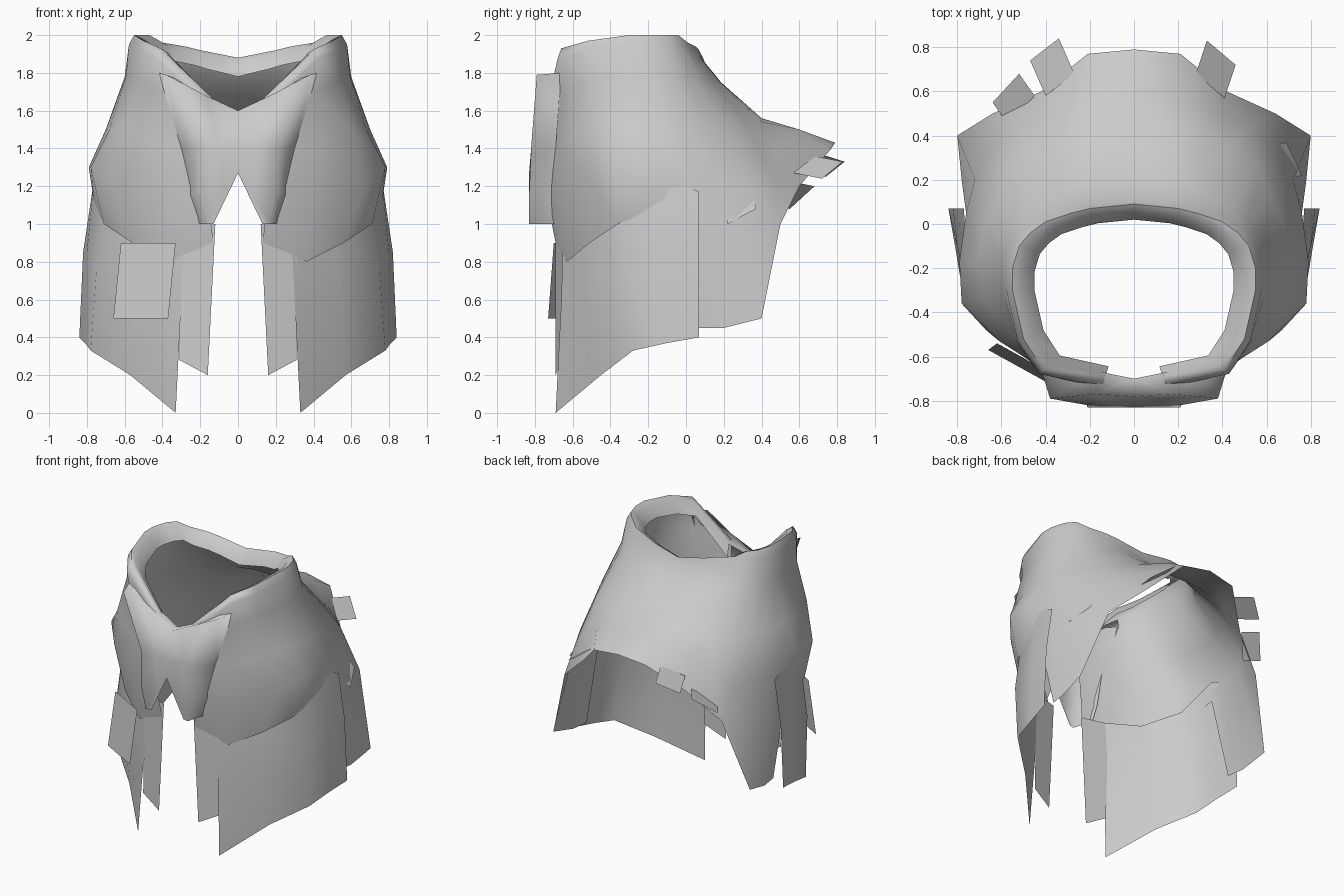
import bpy
import bmesh
from math import radians
from mathutils import Vector

cube = bpy.data.objects.get("Cube")
if cube:
    bpy.data.objects.remove(cube, do_unlink=True)

cloth = bpy.data.materials.new("grey_cloth")
cloth.use_nodes = True
cloth_color = (0.6, 0.6, 0.6, 1)
cloth.diffuse_color = cloth_color
cloth.node_tree.nodes["Principled BSDF"].inputs["Base Color"].default_value = cloth_color


def mirror_halves(bm):
    """Copy the half surface to the other side and weld it along the middle."""
    copy = bmesh.ops.duplicate(bm, geom=bm.verts[:] + bm.edges[:] + bm.faces[:])
    new_verts = [g for g in copy["geom"] if isinstance(g, bmesh.types.BMVert)]
    new_faces = [g for g in copy["geom"] if isinstance(g, bmesh.types.BMFace)]
    for vert in new_verts:
        vert.co.x = -vert.co.x
    bmesh.ops.reverse_faces(bm, faces=new_faces)
    bmesh.ops.remove_doubles(bm, verts=bm.verts[:], dist=0.001)


def sheet(name, columns, mirrored=True, sharp=75):
    """Loft a cloth surface through columns of points, optionally mirrored in x."""
    bm = bmesh.new()
    grid = [[bm.verts.new(point) for point in column] for column in columns]
    for left, right in zip(grid, grid[1:]):
        for i in range(len(left) - 1):
            bm.faces.new((left[i], left[i + 1], right[i + 1], right[i]))
    if mirrored:
        mirror_halves(bm)
    mesh = bpy.data.meshes.new(name)
    bm.to_mesh(mesh)
    bm.free()
    mesh.materials.append(cloth)
    obj = bpy.data.objects.new(name, mesh)
    bpy.context.scene.collection.objects.link(obj)
    bpy.ops.object.select_all(action="DESELECT")
    obj.select_set(True)
    bpy.context.view_layer.objects.active = obj
    bpy.ops.object.shade_smooth_by_angle(angle=radians(sharp))


def body_column(rim, chest, waist, hem):
    """Roll the rim into the neck opening and curve the neck out to the chest."""
    rim, chest = Vector(rim), Vector(chest)
    centre = Vector((0, -0.3, rim.z))

    def ring(scale, drop):
        return centre.lerp(rim, scale) - Vector((0, 0, drop))

    neck = rim.lerp(chest, 0.33)
    neck.z = rim.lerp(chest, 0.44).z
    return [ring(0.82, 0.1), ring(0.92, 0.02), rim, ring(1.05, 0.05), neck, chest, waist, hem]


def patch(name, corner, along, across):
    """Make a small loose parallelogram of cloth from three corners."""
    corner, along, across = Vector(corner), Vector(along), Vector(across)
    sheet(name, [[corner, along], [across, along + across - corner]], mirrored=False)


# Chest and shoulder drape, from the front edge round to the side
front_columns = [
    [(.14, -.72, 1.67), (.14, -.74, 1.4), (.16, -.74, 1.15), (.13, -.69, .9)],
    [(.41, -.66, 1.93), (.4, -.66, 1.4), (.4, -.67, 1.15), (.36, -.63, .8)],
    [(.5, -.52, 1.97), (.61, -.53, 1.5), (.67, -.48, 1.2), (.56, -.51, .9)],
    [(.55, -.3, 2), (.68, -.34, 1.5), (.78, -.36, 1.3), (.71, -.36, 1)],
    [(.55, -.2, 2), (.7, -.16, 1.5), (.79, -.17, 1.3), (.76, -.1, 1.1)],
]
# Side and back cape, from the side round to the middle of the back
back_columns = [
    [(.52, -.1, 2), (.68, 0, 1.5), (.76, .05, 1.2), (.76, .07, .45)],
    [(.47, -.04, 2), (.63, .1, 1.5), (.72, .2, 1.2), (.78, .2, .45)],
    [(.4, .01, 1.96), (.56, .25, 1.5), (.65, .34, 1.2), (.8, .4, .5)],
    [(.28, .05, 1.94), (.45, .34, 1.5), (.53, .44, 1.3), (.64, .5, 1)],
    [(.2, .07, 1.92), (.3, .4, 1.54), (.38, .5, 1.4), (.42, .6, 1.2)],
    [(.1, .08, 1.9), (.16, .4, 1.56), (.2, .6, 1.5), (.21, .77, 1.4)],
    [(0, .09, 1.88), (0, .4, 1.56), (0, .6, 1.5), (0, .79, 1.43)],
]
sheet("draped_body", [body_column(*c) for c in front_columns + back_columns])

# Folded scarf over the chest with two hanging points
sheet("front_scarf", [
    [(0, -.7, 1.6), (0, -.78, 1.6), (0, -.82, 1.4), (0, -.83, 1.28), (0, -.83, 1.27)],
    [(.15, -.67, 1.66), (.17, -.77, 1.68), (.1, -.82, 1.4), (.07, -.83, 1.16), (.13, -.82, 1)],
    [(.3, -.62, 1.76), (.38, -.79, 1.79), (.21, -.82, 1.4), (.21, -.83, 1.17), (.17, -.83, 1)],
    [(.4, -.65, 1.84), (.42, -.66, 1.8), (.3, -.69, 1.4), (.26, -.69, 1.15), (.21, -.68, 1)],
], sharp=120)

# Hanging front strips beside the opening
sheet("front_strip", [
    [(.12, -.69, 1), (.16, -.69, .2)],
    [(.31, -.64, 1), (.31, -.66, .28)],
])

# Long skirt panels wrapping from the front to the side
sheet("side_panel", [
    [(.28, -.65, 1), (.3, -.66, .6), (.33, -.69, 0)],
    [(.5, -.52, 1), (.55, -.53, .6), (.57, -.45, .2)],
    [(.7, -.34, 1.1), (.75, -.34, .75), (.78, -.28, .33)],
    [(.76, -.1, 1.25), (.8, -.1, .85), (.81, -.1, .37)],
    [(.77, .07, 1.17), (.82, .07, .85), (.84, .07, .4)],
])

# Loose patches and torn tabs
patch("front_patch", (-.62, -.54, .9), (-.33, -.7, .9), (-.66, -.57, .5))
patch("back_tab_left", (.28, .68, 1.36), (.33, .83, 1.33), (.41, .57, 1.27))
patch("back_tab_right", (-.27, .68, 1.38), (-.34, .84, 1.33), (-.4, .58, 1.3))
patch("back_tab_right_low", (-.45, .58, 1.22), (-.52, .68, 1.2), (-.57, .45, 1.1))
patch("side_patch_left", (.69, .2, 1.1), (.76, .22, 1), (.62, .35, 1.18))
